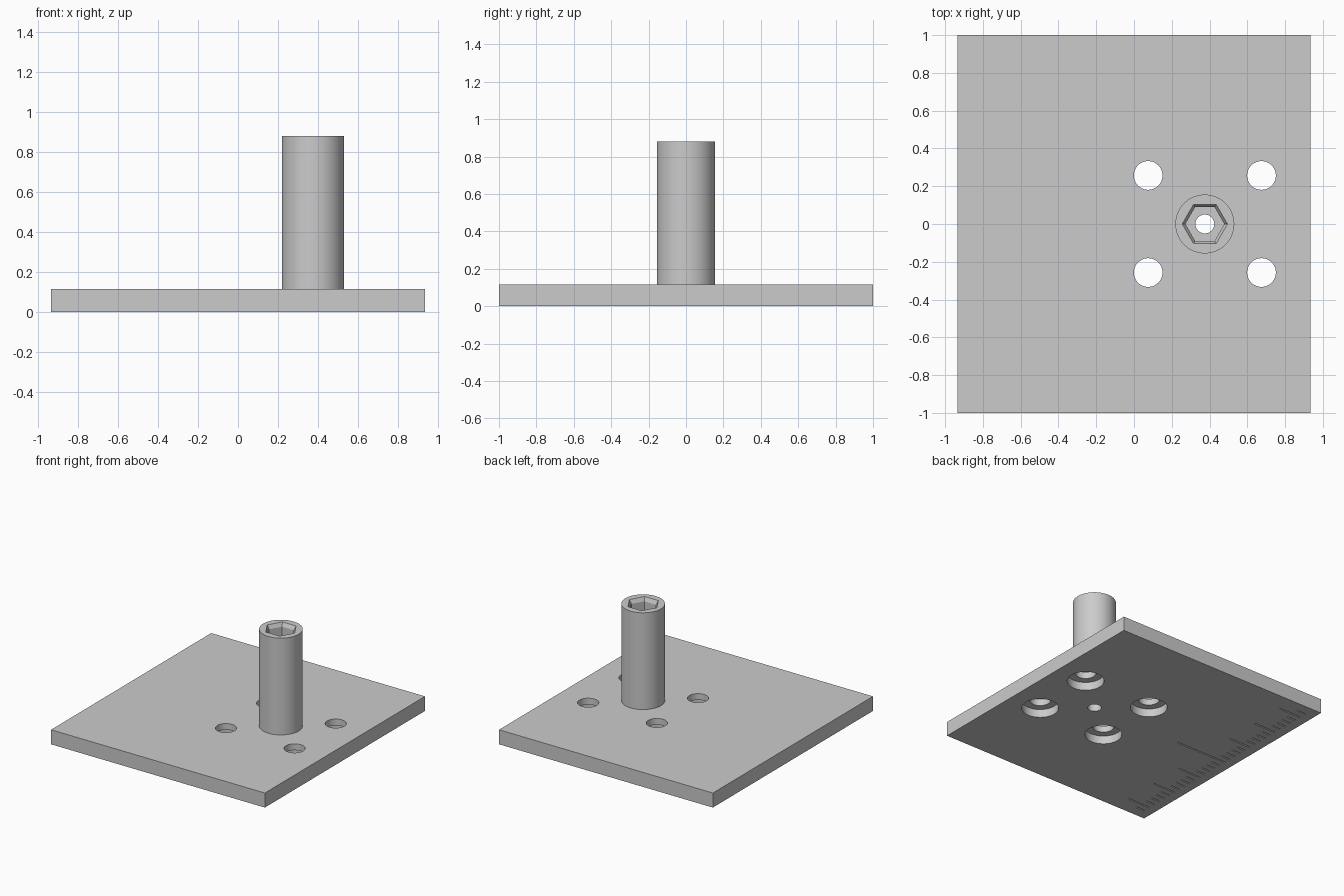
import bpy, bmesh, math
from mathutils import Matrix

cube = bpy.data.objects.get("Cube")
if cube:
    bpy.data.objects.remove(cube, do_unlink=True)

HALF_X, HALF_Y, THICK, TOP = 0.935, 1.0, 0.115, 0.88
POST_X, POST_R = 0.375, 0.156

grey = bpy.data.materials.new("plain_grey")
grey.use_nodes = True
colour = (0.6, 0.6, 0.6, 1)
grey.diffuse_color = colour
grey.node_tree.nodes["Principled BSDF"].inputs["Base Color"].default_value = colour


def add_box(bm, x0, x1, y0, y1, z0, z1):
    place = Matrix.Translation(((x0 + x1) / 2, (y0 + y1) / 2, (z0 + z1) / 2))
    size = Matrix.Diagonal((x1 - x0, y1 - y0, z1 - z0, 1))
    bmesh.ops.create_cube(bm, size=1, matrix=place @ size)


def add_prism(bm, x, y, z0, z1, r0, r1=None, sides=64):
    place = Matrix.Translation((x, y, (z0 + z1) / 2))
    if sides == 6:  # corners of the hexagon point along x
        place = place @ Matrix.Rotation(math.pi / 2, 4, 'Z')
    bmesh.ops.create_cone(bm, cap_ends=True, segments=sides, radius1=r0,
                          radius2=r0 if r1 is None else r1,
                          depth=z1 - z0, matrix=place)


def make(name, bm):
    mesh = bpy.data.meshes.new(name)
    bm.to_mesh(mesh)
    bm.free()
    mesh.materials.append(grey)
    obj = bpy.data.objects.new(name, mesh)
    bpy.context.collection.objects.link(obj)
    return obj


def combine(target, bm, operation):
    """Apply a boolean of the given shape to the target, then drop the helper."""
    helper = make("helper", bm)
    helper.hide_render = True
    mod = target.modifiers.new("boolean", 'BOOLEAN')
    mod.object, mod.operation, mod.solver = helper, operation, 'EXACT'
    bpy.context.view_layer.objects.active = target
    bpy.ops.object.modifier_apply(modifier=mod.name)
    bpy.data.objects.remove(helper, do_unlink=True)


# Base plate
bm = bmesh.new()
add_box(bm, -HALF_X, HALF_X, -HALF_Y, HALF_Y, 0, THICK)
plate = make("plate_with_socket_post", bm)

# Round post
bm = bmesh.new()
add_prism(bm, POST_X, 0, THICK / 2, TOP, POST_R)
combine(plate, bm, 'UNION')

# Bore through the post, hexagonal socket and its flared mouth
bm = bmesh.new()
add_prism(bm, POST_X, 0, -0.1, TOP + 0.1, 0.05, sides=48)
combine(plate, bm, 'DIFFERENCE')
bm = bmesh.new()
add_prism(bm, POST_X, 0, THICK + 0.05, TOP + 0.1, 0.103, sides=6)
combine(plate, bm, 'DIFFERENCE')
bm = bmesh.new()
add_prism(bm, POST_X, 0, TOP - 0.03, TOP + 0.03, 0.103, 0.137, sides=6)
combine(plate, bm, 'DIFFERENCE')

# Screw holes, and wider recesses from below
for z0, z1, radius in ((-0.1, THICK + 0.1, 0.076), (-0.1, 0.065, 0.134)):
    bm = bmesh.new()
    for sx in (-1, 1):
        for sy in (-1, 1):
            add_prism(bm, POST_X + sx * 0.3, sy * 0.257, z0, z1, radius, sides=48)
    combine(plate, bm, 'DIFFERENCE')

# Shallow ruler grooves along one edge of the underside
bm = bmesh.new()
for k in range(-16, 17):
    length = 0.45 if k == 0 else 0.2 if k % 5 == 0 else 0.08
    x0, y = -HALF_X + 0.07, k * 0.057
    add_box(bm, x0, x0 + length, y - 0.005, y + 0.005, -0.05, 0.01)
combine(plate, bm, 'DIFFERENCE')

# Smooth round walls, crisp edges
for obj in bpy.context.selected_objects:
    obj.select_set(False)
plate.select_set(True)
bpy.context.view_layer.objects.active = plate
bpy.ops.object.shade_smooth_by_angle(angle=math.radians(25))
